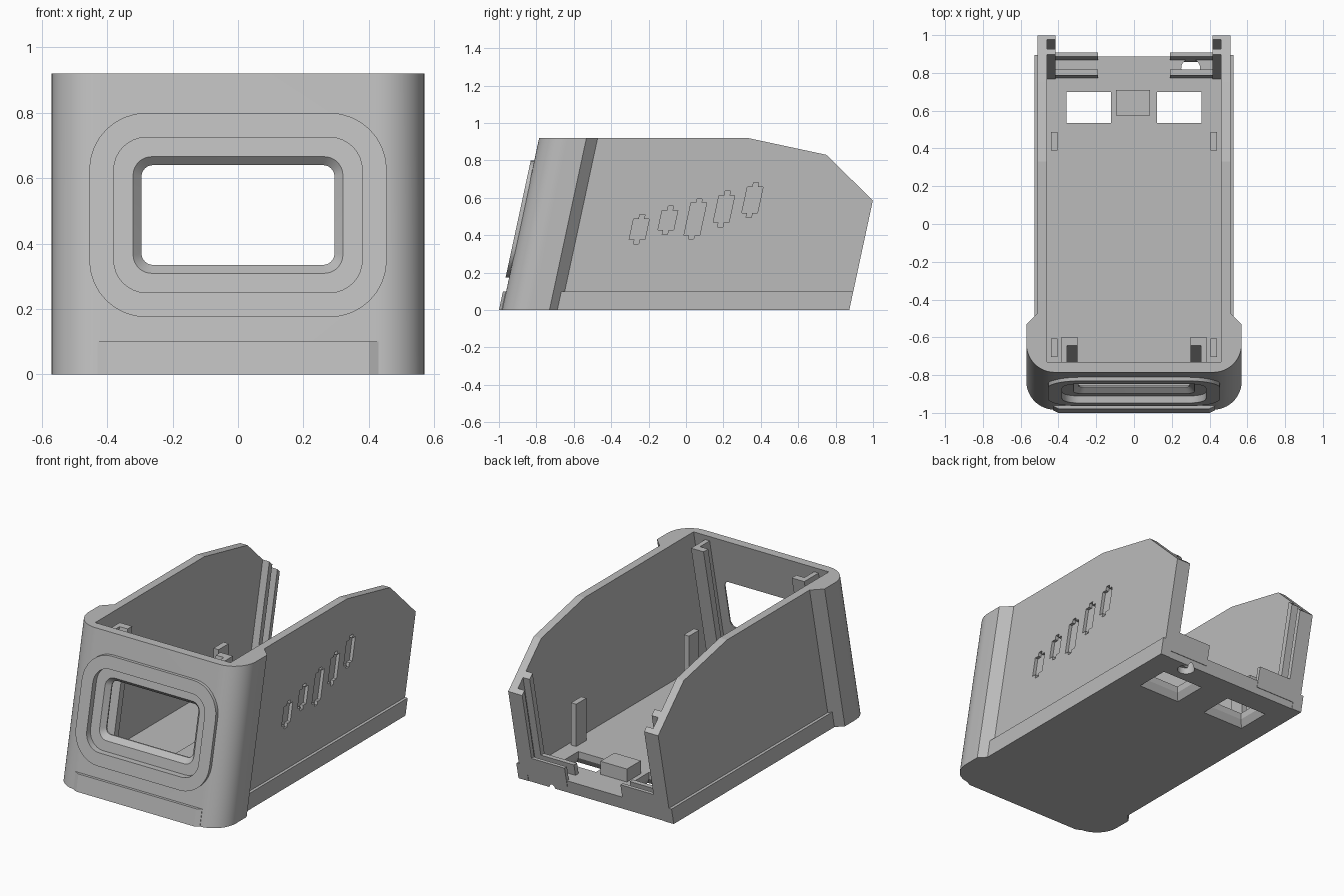
import bpy, bmesh, math
from mathutils import Vector

if "Cube" in bpy.data.objects:
    bpy.data.objects.remove(bpy.data.objects["Cube"])

K = 0.215            # backward lean of the whole housing (y shift per unit z)
FLOOR, TOP = 0.08, 0.92

grey = bpy.data.materials.new("plain grey")
grey.diffuse_color = (0.5, 0.5, 0.5, 1)
grey.use_nodes = True
grey.node_tree.nodes["Principled BSDF"].inputs["Base Color"].default_value = grey.diffuse_color


def loft(name, ring_a, ring_b, lean=K):
    """Closed solid between two matching rings of 3D points, leaned backward."""
    bm = bmesh.new()
    a, b = [[bm.verts.new((x, y + lean * z, z)) for x, y, z in r] for r in (ring_a, ring_b)]
    bm.faces.new(a)
    bm.faces.new(b)
    for i in range(len(a)):
        j = (i + 1) % len(a)
        bm.faces.new((a[i], a[j], b[j], b[i]))
    bmesh.ops.recalc_face_normals(bm, faces=bm.faces)
    me = bpy.data.meshes.new(name)
    bm.to_mesh(me)
    bm.free()
    me.materials.append(grey)
    ob = bpy.data.objects.new(name, me)
    bpy.context.collection.objects.link(ob)
    return ob


def prism_z(name, pts, z0, z1, lean=K):
    return loft(name, [(x, y, z0) for x, y in pts], [(x, y, z1) for x, y in pts], lean)


def prism_x(name, pts, x0, x1, lean=K):
    return loft(name, [(x0, y, z) for y, z in pts], [(x1, y, z) for y, z in pts], lean)


def box(name, x0, x1, y0, y1, z0, z1, lean=K):
    return prism_z(name, [(x0, y0), (x1, y0), (x1, y1), (x0, y1)], z0, z1, lean)


def rounded(hw, z0, z1, r, y, n=8):
    """Rounded rectangle ring in the xz plane at depth y."""
    pts = []
    corners = [(hw - r, z1 - r), (r - hw, z1 - r), (r - hw, z0 + r), (hw - r, z0 + r)]
    for q, (cx, cz) in enumerate(corners):
        for i in range(n + 1):
            t = math.pi / 2 * (q + i / n)
            pts.append((cx + r * math.cos(t), y, cz + r * math.sin(t)))
    return pts


def cut(ob, cutter):
    mod = ob.modifiers.new("cut", 'BOOLEAN')
    mod.operation, mod.solver, mod.object = 'DIFFERENCE', 'EXACT', cutter
    bpy.context.view_layer.objects.active = ob
    bpy.ops.object.modifier_apply(modifier=mod.name)
    bpy.data.objects.remove(cutter)


def smooth(ob):
    bpy.ops.object.select_all(action='DESELECT')
    ob.select_set(True)
    bpy.context.view_layer.objects.active = ob
    bpy.ops.object.shade_smooth_by_angle(angle=math.radians(30))


# Front shell: U-shaped footprint with round front corners and chamfered rear
R, FY = 0.15, -0.983
half = [(0.46, -0.928), (0.46, -0.67), (0.51, -0.67), (0.57, -0.73)]
half += [(0.57 - R + R * math.cos(t), FY + R - R * math.sin(t))
         for t in (math.pi / 2 * i / 12 for i in range(13))]
shell = prism_z("front_shell", half + [(-x, y) for x, y in reversed(half)], 0, TOP)

# Window: shallow recess, then an opening with sloped edges
cut(shell, loft("recess_cutter", rounded(0.38, 0.25, 0.725, 0.10, -1.1),
                rounded(0.38, 0.25, 0.725, 0.10, -0.965)))
cut(shell, loft("window_cutter", rounded(0.328, 0.302, 0.673, 0.063, -0.973),
                rounded(0.295, 0.335, 0.64, 0.035, -0.936)))
cut(shell, loft("through_cutter", rounded(0.295, 0.335, 0.64, 0.035, -0.945),
                rounded(0.295, 0.335, 0.64, 0.035, -0.85)))
smooth(shell)

# Raised bezel ring around the window
bezel = loft("window_bezel", rounded(0.455, 0.175, 0.8, 0.175, -1.002),
             rounded(0.455, 0.175, 0.8, 0.175, -0.98))
cut(bezel, loft("bezel_cutter", rounded(0.38, 0.25, 0.725, 0.10, -1.1),
                rounded(0.38, 0.25, 0.725, 0.10, -0.9)))
smooth(bezel)

# Thin lip along the bottom of the front
prism_z("front_lip", [(-0.43, -0.975), (-0.43, -0.985), (-0.40, -1.0), (0.40, -1.0),
                      (0.43, -0.985), (0.43, -0.975)], 0, 0.1)

# Floor with two rectangular openings and one screw hole
floor = box("floor", -0.47, 0.47, -0.94, 0.87, 0, FLOOR)
for s in (-1, 1):
    xs = sorted((s * 0.122, s * 0.358))
    cut(floor, box("port_cutter", *xs, 0.535, 0.70, -0.1, 0.2, 0))
    lo, hi = xs
    flare = [[(lo - e, 0.535 - e, z), (hi + e, 0.535 - e, z), (hi + e, 0.70 + e, z),
              (lo - e, 0.70 + e, z)] for e, z in ((0.03, -0.01), (0.0, 0.04))]
    cut(floor, loft("flare_cutter", *flare, 0))
cut(floor, prism_z("hole_cutter", [(0.30 + 0.05 * math.cos(i * math.pi / 12),
                                    0.825 + 0.05 * math.sin(i * math.pi / 12))
                                   for i in range(24)], -0.1, 0.2, 0))
smooth(floor)

# Raised block and thin pad on the floor
box("floor_block", -0.095, 0.085, 0.575, 0.71, FLOOR - 0.01, 0.16, 0)
box("floor_pad", -0.13, 0.12, -0.58, -0.23, FLOOR - 0.002, FLOOR + 0.006, 0)


def wall_top(y):
    """Height of the sloped rear wall edge above an unleaned depth y."""
    slope = (0.83 - 0.585) / 0.25
    return (0.83 - slope * (y - 0.75)) / (1 + slope * K)


# Side walls, lower lips, panel grooves and inner posts, both sides
profile = [(-0.68, 0), (-0.68, TOP), (0.33 - K * TOP, TOP), (0.75 - K * 0.83, 0.83),
           (0.873, wall_top(0.873)), (0.873, 0)]
walls = {}
for s, side in ((-1, "left"), (1, "right")):
    walls[side] = prism_x(side + "_wall", profile, s * 0.46, s * 0.51)
    box(side + "_lip", *sorted((s * 0.50, s * 0.528)), -0.69, 0.873, 0, 0.1)
    for y0, y1, part in ((0.75, 0.785, "inner"), (0.845, 0.873, "outer")):
        # upright ridge on the wall and low rib on the floor
        prism_x(f"{side}_{part}_ridge", [(y0, 0.04), (y0, wall_top(y0)), (y1, wall_top(y1)), (y1, 0.04)],
                s * 0.415, s * 0.465)
        box(f"{side}_{part}_rib", *sorted((s * 0.19, s * 0.43)), y0 + 0.005, y1, 0.04,
            0.15 if part == "inner" else 0.165)
    # short upright posts beside the wall
    for y0 in (0.39, -0.705):
        box(side + "_post", *sorted((s * 0.405, s * 0.44)), y0, y0 + 0.098, 0.06, 0.34, 0)
    # tall L-shaped retainer behind the front
    prism_z(side + "_front_retainer",
            [(s * x, y) for x, y in ((0.355, -0.94), (0.385, -0.94), (0.385, -0.79),
                                     (0.30, -0.79), (0.30, -0.835), (0.355, -0.835))],
            0.06, 0.89)

# Five engraved slots with small end tabs on the right wall
# (centre y, centre z, half body height, half total height)
for y, z, h, t in ((-0.25, 0.432, 0.056, 0.078), (-0.097, 0.48, 0.052, 0.075),
                   (0.05, 0.487, 0.088, 0.108), (0.203, 0.54, 0.073, 0.096),
                   (0.355, 0.588, 0.07, 0.093)):
    w, n = 0.042, 0.014
    c = y - K * z
    ring = [(-w, -h), (-n, -h), (-n, -t), (n, -t), (n, -h), (w, -h),
            (w, h), (n, h), (n, t), (-n, t), (-n, h), (-w, h)]
    cut(walls["right"], prism_x("slot_cutter", [(c + a, z + b) for a, b in ring], 0.49, 0.6))
